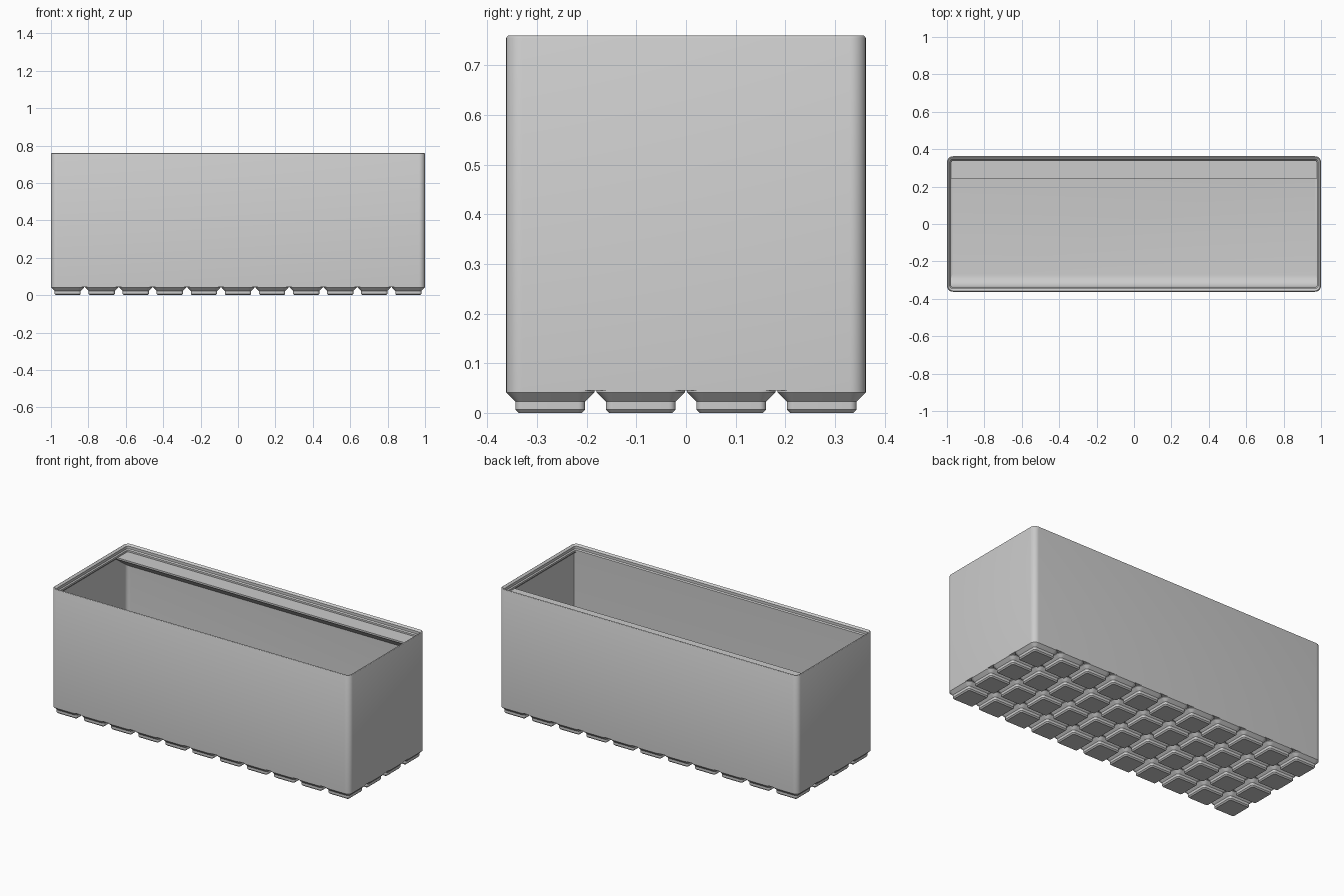
import bpy, bmesh
from math import pi, sin, cos, radians

MM = 2 / 230.5                      # bin is drafted in millimetres
HX, HY = 115.25, 41.75              # half length and half depth
PITCH, CORNER = 21, 3.75
WALL, LIP, FLOOR = 1.1, 2.6, 7
RIM = 84                            # height where the stacking lip starts

cube = bpy.data.objects.get("Cube")
if cube:
    bpy.data.objects.remove(cube)

grey = bpy.data.materials.new("plain grey")
grey.use_nodes = True
grey.diffuse_color = (0.6, 0.6, 0.6, 1)
grey.node_tree.nodes["Principled BSDF"].inputs["Base Color"].default_value = (0.6, 0.6, 0.6, 1)


def finish(bm, name):
    """Turn a millimetre bmesh into a shaded object."""
    bmesh.ops.scale(bm, vec=(MM, MM, MM), verts=bm.verts)
    bmesh.ops.recalc_face_normals(bm, faces=bm.faces)
    mesh = bpy.data.meshes.new(name)
    bm.to_mesh(mesh)
    bm.free()
    mesh.materials.append(grey)
    mesh.shade_smooth()
    mesh.set_sharp_from_angle(angle=radians(30))
    obj = bpy.data.objects.new(name, mesh)
    bpy.context.collection.objects.link(obj)
    return obj


def ring(bm, hx, hy, inset, z, steps=8):
    """Rounded rectangle of vertices, inset from the outer size."""
    r = max(CORNER - inset, 0.1)
    verts = []
    for q, (sx, sy) in enumerate([(1, 1), (-1, 1), (-1, -1), (1, -1)]):
        for i in range(steps + 1):
            a = pi / 2 * (q + i / steps)
            verts.append(bm.verts.new((sx * (hx - inset - r) + r * cos(a),
                                       sy * (hy - inset - r) + r * sin(a), z)))
    return verts


def loft(name, hx, hy, profile):
    """Skin rounded rectangles along (inset, z) pairs and cap both ends."""
    bm = bmesh.new()
    rings = [ring(bm, hx, hy, inset, z) for inset, z in profile]
    for a, b in zip(rings, rings[1:]):
        for i in range(len(a)):
            j = (i + 1) % len(a)
            bm.faces.new((a[i], a[j], b[j], b[i]))
    bm.faces.new(rings[0])
    bm.faces.new(rings[-1])
    return finish(bm, name)


def prism(name, profile, half):
    """Extrude a (y, z) outline along x."""
    bm = bmesh.new()
    face = bm.faces.new([bm.verts.new((-half, y, z)) for y, z in profile])
    out = bmesh.ops.extrude_face_region(bm, geom=[face])["geom"]
    bmesh.ops.translate(bm, vec=(2 * half, 0, 0),
                        verts=[v for v in out if isinstance(v, bmesh.types.BMVert)])
    return finish(bm, name)


# Hollow body: outer wall, rounded stacking lip, inner wall, filleted floor
lip = [(0, RIM + 3), (0.2, RIM + 3.4), (0.6, RIM + 3.65), (0.9, RIM + 3.5),
       (1.9, RIM + 2.5), (1.9, RIM + 0.7), (LIP, RIM), (LIP, RIM - 1.2),
       (WALL, RIM - 1.2 - (LIP - WALL))]
fillet = 2.5
floor_curve = [(WALL + fillet * (1 - cos(a)), FLOOR + fillet * (1 - sin(a)))
               for a in (pi / 2 * i / 6 for i in range(7))]
loft("bin_body", HX, HY, [(0, 5.15)] + lip + floor_curve)

# Grid of stepped feet
foot = loft("base_feet", 10.25, 10.25,
            [(2.95, 0), (2.15, 0.8), (2.15, 2.6), (0, 4.75), (0, 5.2)])
foot.location = (-5 * PITCH * MM, -1.5 * PITCH * MM, 0)
for axis, count in enumerate((11, 4)):
    array = foot.modifiers.new("grid", 'ARRAY')
    array.count = count
    array.use_relative_offset = False
    array.use_constant_offset = True
    step = [0, 0, 0]
    step[axis] = PITCH * MM
    array.constant_offset_displace = step

# Label ledge along the back wall, sloped underneath
back, tip, top = HY - 1.2, HY - 13.77, RIM - 1.2
prism("label_ledge", [(back, top), (tip, top), (tip, top - 1.2), (back, top - 10.4)],
      HX - 1.05)

# Front scoop: thickened wall flush with the lip, curving into the floor
front, radius = -HY + LIP, 8
curve = [(front + radius * (1 - cos(a)), FLOOR + 0.02 + radius * (1 - sin(a)))
         for a in (pi / 2 * i / 12 for i in range(13))]
prism("front_scoop", [(-HY + 1.2, FLOOR - 0.5), (-HY + 1.2, RIM - 0.5), (front, RIM - 0.5)]
      + curve + [(front + radius, FLOOR - 0.5)], HX - 1.05)
